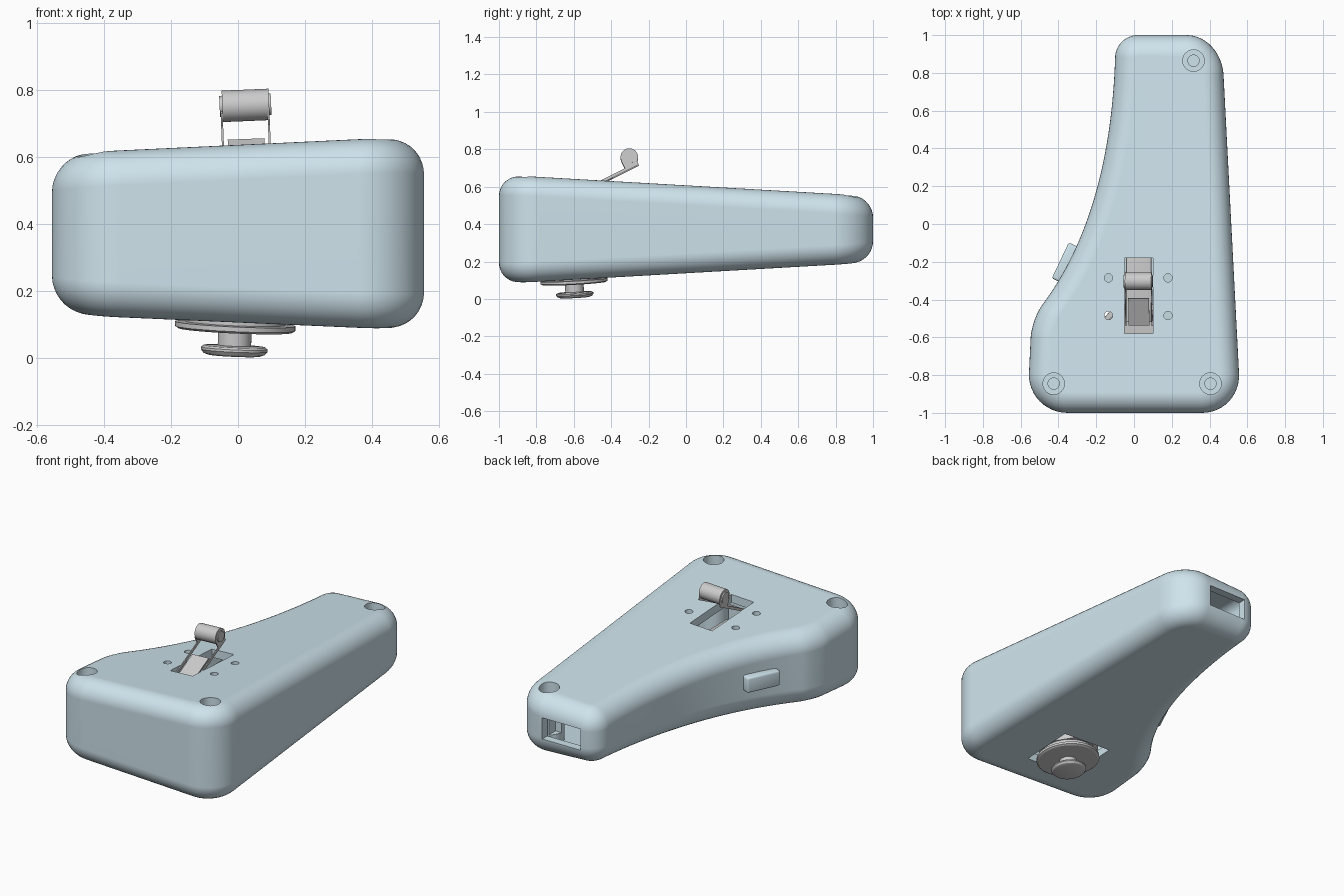
import bpy, bmesh
from math import cos, sin, pi, radians, atan2
from mathutils import Vector, Matrix

if "Cube" in bpy.data.objects:
    bpy.data.objects.remove(bpy.data.objects["Cube"])

blue = bpy.data.materials.new("pale_blue")
blue.diffuse_color = (0.62, 0.77, 0.84, 1)
blue.use_nodes = True
blue.node_tree.nodes["Principled BSDF"].inputs["Base Color"].default_value = blue.diffuse_color


def top_z(x, y):
    return 0.588 + 0.047 * x - 0.055 * y


def bottom_z(x, y):
    return 0.155 - 0.044 * x + 0.055 * y


def finish(name, bm, mat=None, angle=30):
    bmesh.ops.recalc_face_normals(bm, faces=bm.faces)
    me = bpy.data.meshes.new(name)
    bm.to_mesh(me)
    bm.free()
    ob = bpy.data.objects.new(name, me)
    bpy.context.collection.objects.link(ob)
    if mat:
        me.materials.append(mat)
    smooth(ob, angle)
    return ob


def smooth(ob, angle=30):
    bpy.ops.object.select_all(action='DESELECT')
    ob.select_set(True)
    bpy.context.view_layer.objects.active = ob
    bpy.ops.object.shade_smooth_by_angle(angle=radians(angle))


def box(name, lo, hi, mat=None, bevel=0, matrix=None):
    lo, hi = Vector(lo), Vector(hi)
    bm = bmesh.new()
    bmesh.ops.create_cube(bm, size=1, matrix=Matrix.Translation((lo + hi) / 2) @ Matrix.Diagonal((*(hi - lo), 1)))
    if bevel:
        bmesh.ops.bevel(bm, geom=bm.edges[:], offset=bevel, segments=3, profile=0.5, affect='EDGES')
    if matrix:
        bm.transform(matrix)
    return finish(name, bm, mat)


def rod(name, a, b, r, n=32):
    a, b = Vector(a), Vector(b)
    bm = bmesh.new()
    rot = (b - a).to_track_quat('Z', 'Y').to_matrix().to_4x4()
    bmesh.ops.create_cone(bm, cap_ends=True, segments=n, radius1=r, radius2=r, depth=(b - a).length,
                          matrix=Matrix.Translation((a + b) / 2) @ rot)
    return finish(name, bm)


def cut(ob, cutter):
    m = ob.modifiers.new("cut", 'BOOLEAN')
    m.object, m.operation, m.solver = cutter, 'DIFFERENCE', 'EXACT'
    bpy.context.view_layer.objects.active = ob
    bpy.ops.object.modifier_apply(modifier=m.name)
    bpy.data.objects.remove(cutter)


def bezier(a, b, c, d, n):
    return [a * (1-t)**3 + b * 3*t*(1-t)**2 + c * 3*t*t*(1-t) + d * t**3 for t in (i / n for i in range(n + 1))]


def corner(a, c, b, n=12):
    a, b, c = Vector(a), Vector(b), Vector(c)
    return bezier(a, a.lerp(c, 0.55), b.lerp(c, 0.55), b, n)


# Plan outline of the housing, counter-clockwise
outline = corner((-0.556, -0.79), (-0.565, -1), (-0.35, -1))
outline += corner((0.36, -1), (0.568, -1), (0.556, -0.79))
outline += corner((0.474, 0.79), (0.463, 1), (0.28, 1))
outline += corner((0.02, 1), (-0.1, 1), (-0.1, 0.88))
outline += bezier(Vector((-0.1, 0.88)), Vector((-0.115, 0.40)), Vector((-0.22, -0.07)), Vector((-0.48, -0.42)), 36)[1:]
outline += corner((-0.48, -0.42), (-0.54, -0.495), (-0.547, -0.6), 8)[1:]


def inset(d):
    pts = []
    for i, p in enumerate(outline):
        e1 = (p - outline[i - 1]).normalized()
        e2 = (outline[(i + 1) % len(outline)] - p).normalized()
        t = (e1 + e2).normalized()
        pts.append(p + Vector((-t.y, t.x)) * d / t.dot(e1))
    return pts


def shell(name, wall, r, steps):
    """Rounded solid between the sloping top and bottom planes."""
    bm = bmesh.new()
    rings = []
    angles = [pi / 2 * i / steps for i in range(steps + 1)]
    for side in (-1, 1):
        for a in (reversed(angles) if side < 0 else angles):
            plane = bottom_z if side < 0 else top_z
            depth = wall + r * (1 - sin(a))
            rings.append([bm.verts.new((p.x, p.y, plane(p.x, p.y) - side * depth))
                          for p in inset(wall + r * (1 - cos(a)))])
    n = len(outline)
    for lo, hi in zip(rings, rings[1:]):
        for i in range(n):
            j = (i + 1) % n
            bm.faces.new((lo[i], lo[j], hi[j], hi[i]))
    bm.faces.new(rings[0][::-1])
    bm.faces.new(rings[-1])
    return finish(name, bm, blue)


# Hollow housing, with screw posts left standing in the cavity
housing = shell("housing", 0, 0.11, 9)
cavity = shell("cavity", 0.05, 0.055, 4)
screws = [(0.315, 0.865), (-0.425, -0.845), (0.405, -0.845)]
for x, y in screws:
    cut(cavity, rod("post", (x, y, 0), (x, y, 1), 0.085))
cut(housing, cavity)

# Counterbored screw holes
for x, y in screws:
    z = top_z(x, y)
    cut(housing, rod("counterbore", (x, y, z - 0.08), (x, y, 1), 0.057, 40))
    cut(housing, rod("bore", (x, y, z - 0.3), (x, y, 1), 0.03, 24))

# Trigger slot, four small holes, cable port and thumb stick window
cut(housing, box("slot", (-0.05, -0.58, 0.48), (0.10, -0.18, 0.9)))
for x in (-0.135, 0.18):
    for y in (-0.285, -0.485):
        cut(housing, rod("pin_hole", (x, y, 0.5), (x, y, 0.9), 0.022, 24))
cut(housing, box("port", (0.012, 0.87, 0.303), (0.268, 1.1, 0.432)))
cut(housing, box("window", (-0.175, -0.76, -0.1), (0.155, -0.43, 0.22)))
housing.modifiers.new("normals", 'WEIGHTED_NORMAL').keep_sharp = True
smooth(housing)

# Side button, set along the curved flank
place = Matrix.Translation((-0.345, -0.214, 0.37)) @ Matrix.Rotation(atan2(0.19, 0.09), 4, 'Z')
box("side_button", (-0.105, -0.05, -0.047), (0.105, 0.05, 0.047), blue, 0.012, place)

# Switch body and roller lever
box("switch_body", (-0.042, -0.52, 0.27), (0.092, -0.10, 0.5), bevel=0.004)
tilt = Matrix.Translation((0.025, -0.43, 0.635)) @ Matrix.Rotation(-0.04, 4, 'Y') @ Matrix.Rotation(atan2(0.085, 0.17), 4, 'X')
box("lever_plate", (-0.055, -0.12, -0.006), (0.055, 0.04, 0.002), matrix=tilt)
for name, s in (("left", -1), ("right", 1)):
    x = 0.07 * s
    box(name + "_lever_arm", (x - 0.003, -0.12, -0.008), (x + 0.003, 0.19, 0.008), matrix=tilt)
    box(name + "_roller_ear", (x - 0.003, 0.12, -0.008), (x + 0.003, 0.195, 0.05), matrix=tilt)
rod("roller", (-0.047, -0.303, 0.752), (0.093, -0.303, 0.758), 0.047, 40)
rod("roller_pin", (-0.055, -0.303, 0.7515), (0.099, -0.303, 0.7585), 0.032)

# Thumb stick under the housing: square base and turned disc, neck and cap
axis = Vector((0.044, -0.055, 1)).to_track_quat('Z', 'Y').to_matrix().to_4x4()
stick = Matrix.Translation((-0.007, -0.6, bottom_z(-0.007, -0.6))) @ axis
box("stick_base", (-0.155, -0.155, 0.012), (0.155, 0.155, 0.16), matrix=stick)
profile = [(0, 0.03), (0.15, 0.03), (0.15, -0.018), (0.18, -0.02), (0.18, -0.034), (0.17, -0.04), (0.05, -0.042),
           (0.05, -0.085), (0.092, -0.087), (0.1, -0.093), (0.1, -0.1), (0.092, -0.11), (0.078, -0.115), (0, -0.117)]
bm = bmesh.new()
vs = [bm.verts.new((r, 0, z)) for r, z in profile]
edges = [bm.edges.new(pair) for pair in zip(vs, vs[1:])]
bmesh.ops.spin(bm, geom=vs + edges, cent=(0, 0, 0), axis=(0, 0, 1), angle=2 * pi, steps=48)
bmesh.ops.remove_doubles(bm, verts=bm.verts[:], dist=0.0005)
bm.transform(stick)
finish("thumb_stick", bm)
